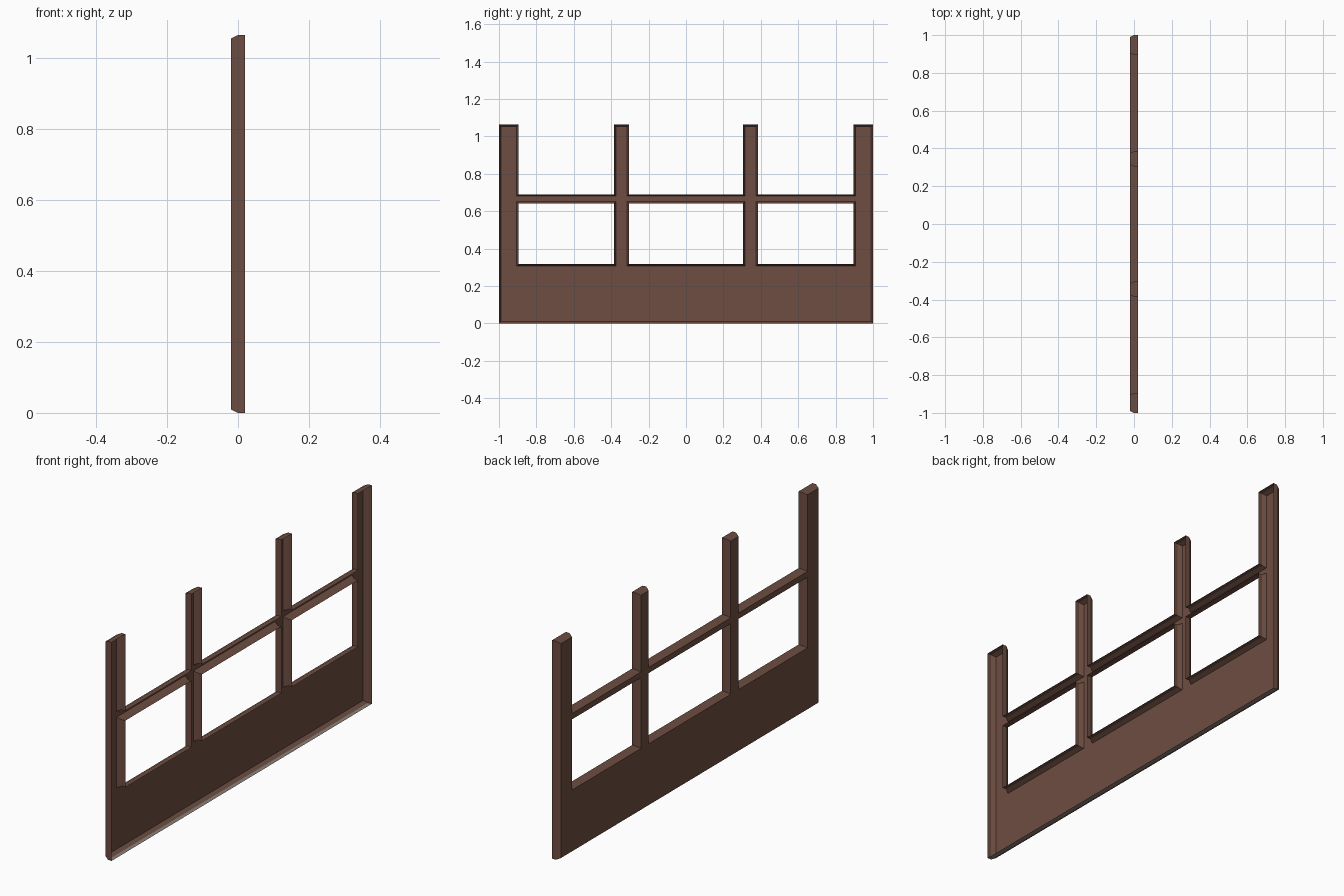
import bpy, bmesh

if "Cube" in bpy.data.objects:
    bpy.data.objects.remove(bpy.data.objects["Cube"])


def material(name, color):
    m = bpy.data.materials.new(name)
    m.diffuse_color = (*color, 1.0)
    m.use_nodes = True
    m.node_tree.nodes["Principled BSDF"].inputs["Base Color"].default_value = m.diffuse_color
    return m


brown = material("brown wood", (0.153, 0.075, 0.054))
grey = material("grey underside", (0.254, 0.216, 0.184))

# Layout lines of the frame: posts along y, panel / window / rail / post tops along z
half = [0.305, 0.385, 0.895, 1.0]
ys = [-v for v in reversed(half)] + half
zs = [0.0, 0.318, 0.642, 0.69, 1.063]
POST_COLUMNS = {0, 2, 4, 6}
SOLID_ROWS = {0, 2}                 # bottom panel and rail
BACK, MID, FRONT, BEVEL = 0.02, 0.0, -0.02, 0.01

bm = bmesh.new()
grid = {}


def vert(i, j):
    if (i, j) not in grid:
        grid[i, j] = bm.verts.new((MID, ys[i], zs[j]))
    return grid[i, j]


# Flat silhouette from the filled cells, facing -x
cells = []
for i in range(len(ys) - 1):
    for j in range(len(zs) - 1):
        if i in POST_COLUMNS or j in SOLID_ROWS:
            cells.append(bm.faces.new((vert(i, j), vert(i, j + 1),
                                       vert(i + 1, j + 1), vert(i + 1, j))))
bm.normal_update()

# Bevelled face: inset the silhouette and push it towards -x
bmesh.ops.inset_region(bm, faces=cells, thickness=BEVEL, depth=0.0,
                       use_boundary=True, use_even_offset=True)
for v in {v for f in cells for v in f.verts}:
    v.co.x = FRONT

# Side walls, leaving the +x side open
rim = [e for e in bm.edges if e.is_boundary]
new = bmesh.ops.extrude_edge_only(bm, edges=rim)["geom"]
for v in new:
    if isinstance(v, bmesh.types.BMVert):
        v.co.x = BACK

bmesh.ops.recalc_face_normals(bm, faces=bm.faces[:])
bm.normal_update()
if cells[0].normal.x > 0:
    bmesh.ops.reverse_faces(bm, faces=bm.faces[:])

# Grey underside: the wall lying on the ground
for f in bm.faces:
    f.material_index = 1 if all(v.co.z < 1e-4 for v in f.verts) else 0

mesh = bpy.data.meshes.new("window_frame_panel")
bm.to_mesh(mesh)
bm.free()
mesh.materials.append(brown)
mesh.materials.append(grey)
obj = bpy.data.objects.new("window_frame_panel", mesh)
bpy.context.collection.objects.link(obj)
